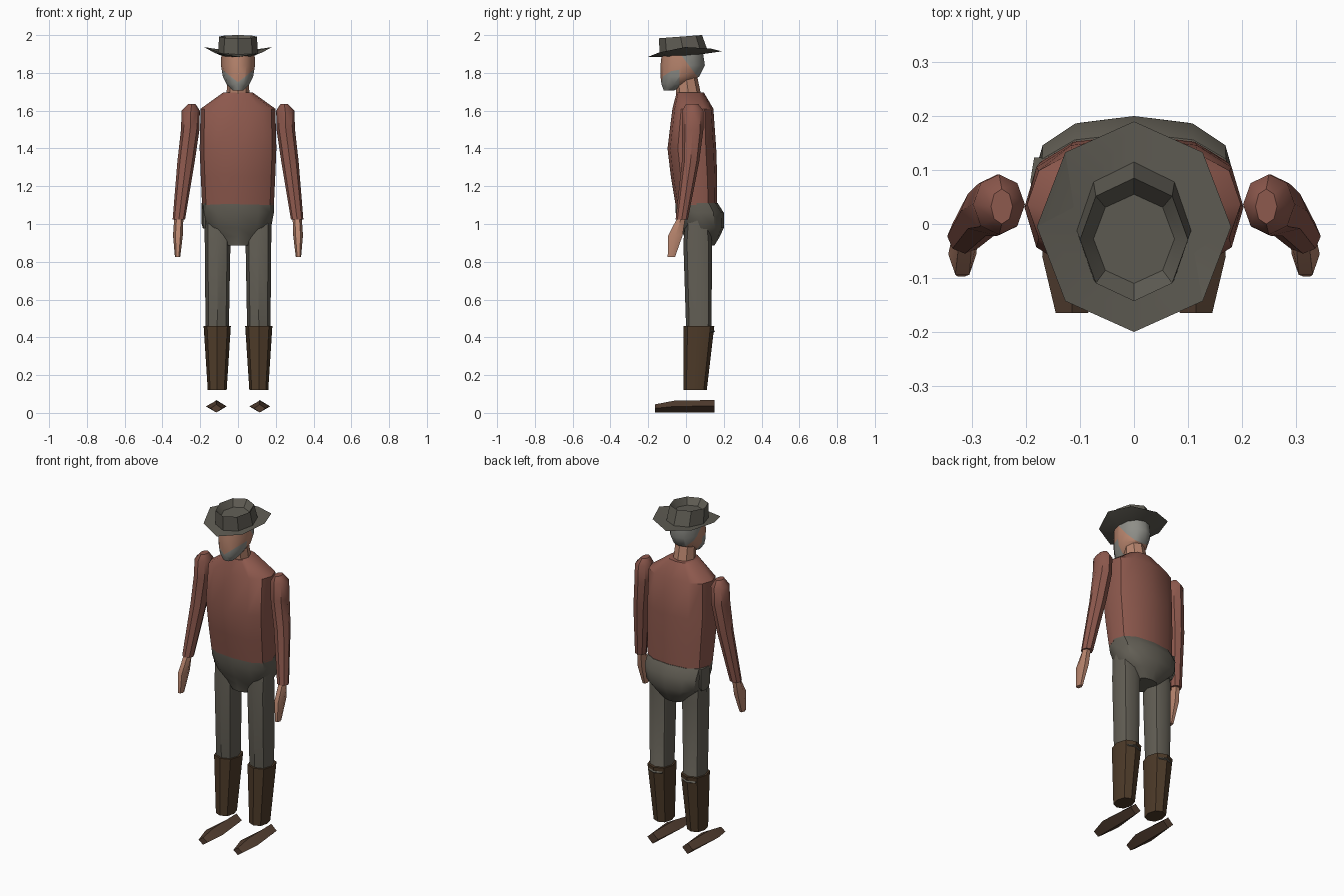
import bpy, bmesh
from math import sin, cos, pi, copysign
from mathutils import Vector

cube = bpy.data.objects.get("Cube")
if cube:
    bpy.data.objects.remove(cube)


def material(name, *rgb):
    m = bpy.data.materials.new(name)
    m.use_nodes = True
    m.diffuse_color = (*rgb, 1)
    bsdf = next(n for n in m.node_tree.nodes if n.type == 'BSDF_PRINCIPLED')
    bsdf.inputs["Base Color"].default_value = (*rgb, 1)
    bsdf.inputs["Roughness"].default_value = 0.9
    return m


RED = material("red shirt", .27, .1, .075)
GREY = material("grey trousers", .125, .115, .092)
FELT = material("grey felt", .115, .108, .088)
BOOT = material("brown boot", .075, .043, .022)
SHOE = material("brown shoe", .085, .048, .03)
SKIN = material("skin", .48, .235, .155)
HAIR = material("grey hair", .27, .27, .245)


def oval(z, cx, rx, y0, y1, n=8, box=1.0):
    """Horizontal ring between y0 and y1; box below 1 squares it off."""
    pts = []
    for i in range(n):
        a = 2 * pi * i / n
        c, s = (copysign(abs(v) ** box, v) for v in (cos(a), sin(a)))
        pts.append(Vector((cx + rx * c, (y0 + y1) / 2 + (y1 - y0) / 2 * s, z)))
    return pts


def diamond(y, cx, hw, z1):
    return [Vector(p) for p in ((cx - hw, y, z1 * .53), (cx, y, 0.002),
                                (cx + hw, y, z1 * .53), (cx, y, z1))]


def loft(name, rings, mats, angle=40, edit=None):
    """Skin the rings, cap both ends and shade smooth below the angle."""
    bm = bmesh.new()
    loops = [[bm.verts.new(p) for p in r] for r in rings]
    n = len(loops[0])
    for a, b in zip(loops, loops[1:]):
        for i in range(n):
            j = (i + 1) % n
            bm.faces.new((a[i], a[j], b[j], b[i]))
    bm.faces.new(loops[0][::-1])
    bm.faces.new(loops[-1])
    bmesh.ops.recalc_face_normals(bm, faces=bm.faces)
    if edit:
        edit(bm)
    me = bpy.data.meshes.new(name)
    bm.to_mesh(me)
    bm.free()
    for m in mats:
        me.materials.append(m)
    ob = bpy.data.objects.new(name, me)
    bpy.context.collection.objects.link(ob)
    bpy.ops.object.select_all(action='DESELECT')
    ob.select_set(True)
    bpy.context.view_layer.objects.active = ob
    bpy.ops.object.shade_smooth_by_angle(angle=angle * pi / 180)
    return ob


# Torso and hips
loft("shirt", [oval(*r, n=12, box=.8) for r in (
    (1.10, 0, .19, -.055, .165), (1.25, 0, .197, -.08, .165),
    (1.40, 0, .203, -.098, .16), (1.61, 0, .198, -.072, .145),
    (1.695, 0, .08, -.05, .095))], [RED])
loft("hips", [oval(*r, n=12, box=.8) for r in (
    (1.11, 0, .191, -.056, .168), (1.06, 0, .19, -.055, .2),
    (.98, 0, .175, -.03, .2), (.935, 0, .125, -.01, .18),
    (.885, 0, .07, .0, .15))], [GREY])
loft("hip_pouch", [oval(*r, n=6) for r in (
    (1.11, -.178, .014, .03, .13), (1.0, -.178, .014, .03, .13),
    (.975, -.178, .008, .05, .11))], [GREY])

# Limbs, one set per side
for side, s in (("left", 1), ("right", -1)):
    def limb(part, mat, n, rows, box=1.0):
        loft(side + "_" + part,
             [oval(z, s * cx, s * rx, y0, y1, n, box) for z, cx, rx, y0, y1 in rows], [mat])

    limb("sleeve", RED, 8, (
        (1.635, .245, .02, .0, .065), (1.6, .25, .048, -.02, .092),
        (1.5, .253, .049, -.022, .092), (1.33, .275, .046, -.022, .07),
        (1.025, .313, .033, -.055, .01)))
    limb("hand", SKIN, 6, (
        (1.04, .313, .024, -.045, .0), (.94, .318, .026, -.1, -.012),
        (.825, .32, .014, -.1, -.055)))
    limb("leg", GREY, 8, (
        (1.07, .11, .068, -.0, .12), (.9, .108, .068, -.014, .138),
        (.46, .11, .062, .0, .135), (.43, .11, .06, .005, .153),
        (.41, .11, .055, .01, .12)), .85)
    limb("boot", BOOT, 8, (
        (.46, .11, .072, -.012, .15), (.12, .11, .05, -.014, .11)), .85)
    loft(side + "_foot", [diamond(y, s * .115, hw, z) for y, hw, z in (
        (-.165, .03, .045), (-.06, .055, .065), (.15, .035, .068))], [SHOE], 25)

# Neck and head
loft("neck", [oval(1.66, 0, .062, -.05, .085), oval(1.8, 0, .055, -.06, .055)], [SKIN])


def paint_head(bm):
    """Cut along the beard and hair lines, then colour the regions."""
    cuts = (((0, 0, 1.75), (.8, 0, -1)), ((0, 0, 1.75), (-.8, 0, -1)),
            ((0, -.03, 1.9), (0, 1, .75)), ((0, -.035, 0), (0, 1, 0)))
    for co, no in cuts:
        bmesh.ops.bisect_plane(bm, geom=bm.verts[:] + bm.edges[:] + bm.faces[:],
                               plane_co=co, plane_no=no, dist=1e-5)
    for f in bm.faces:
        x, y, z = f.calc_center_median()
        beard = z < 1.75 + .8 * abs(x) and y < -.035
        hair = y > -.03 + .75 * (1.9 - z)
        f.material_index = 1 if beard or hair else 0


loft("head", [oval(*r, n=12) for r in (
    (1.708, 0, .03, -.118, -.06), (1.74, 0, .06, -.13, .0),
    (1.78, 0, .08, -.135, .07), (1.84, 0, .09, -.135, .1),
    (1.905, 0, .088, -.128, .09))], [SKIN, HAIR], 50, paint_head)


# Hat: underside, curled brim, crown and sunken top
def turned(ring):
    """Start the ring at the back so a corner points along each axis."""
    for p in ring:
        p.z += .075 * p.y
    return ring


brim = turned(oval(1.9, 0, .18, -.2, .19))
for p in brim:
    p.z += .037 * (p.x / .18) ** 2
loft("hat", [turned(oval(1.893, 0, .09, -.12, .09)), brim,
             turned(oval(1.908, 0, .106, -.14, .115)),
             turned(oval(1.994, 0, .1, -.143, .085)),
             turned(oval(1.955, 0, .075, -.11, .055))], [FELT], 35)
